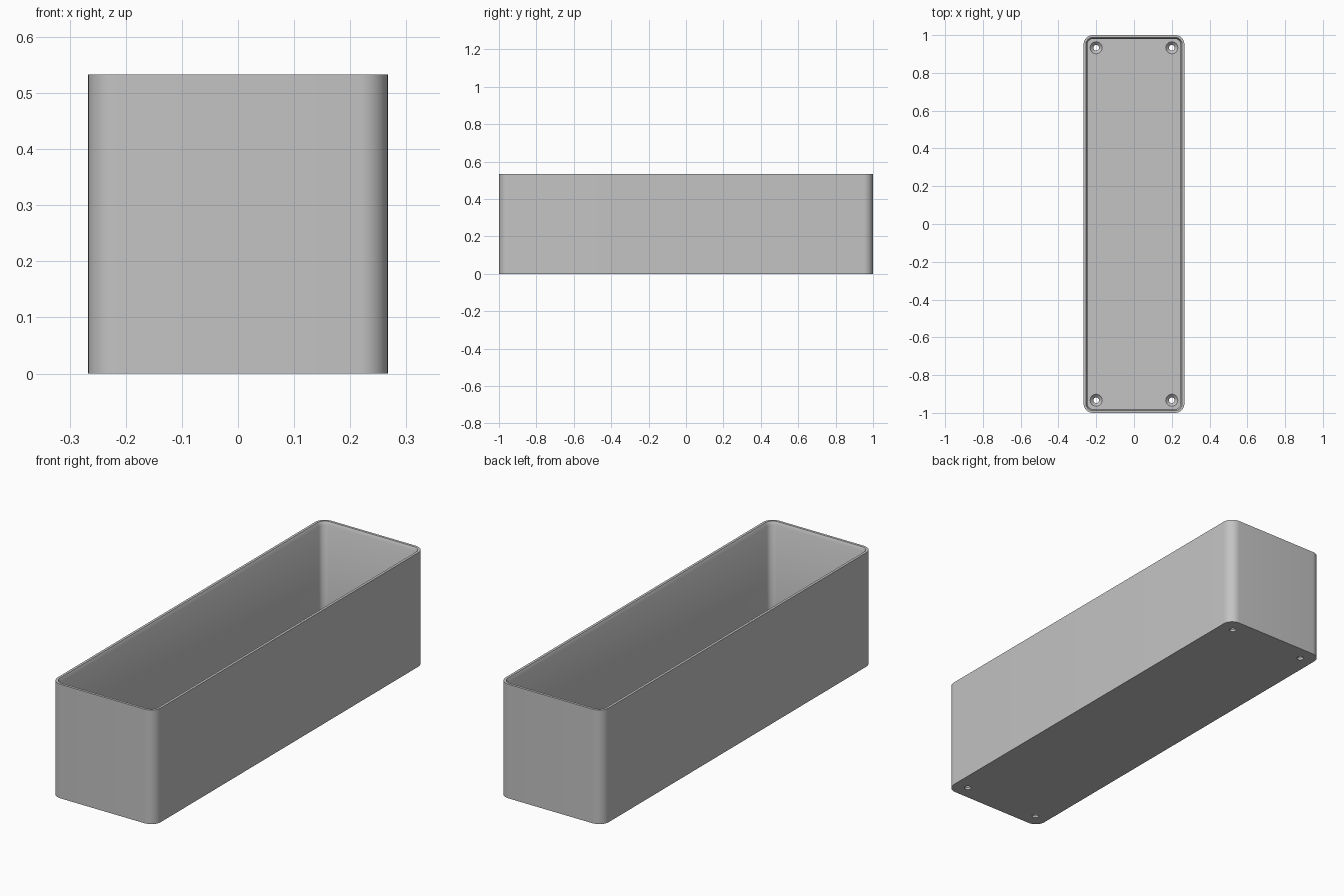
import bpy, bmesh, math

cube = bpy.data.objects.get("Cube")
if cube:
    bpy.data.objects.remove(cube, do_unlink=True)

HALF_X, HALF_Y, HEIGHT = 0.267, 1.0, 0.533
CORNER, WALL, FLOOR = 0.05, 0.02, 0.03
HOLE_X, HOLE_Y = 0.2, 0.933
STEPS = 10

grey = bpy.data.materials.new("light_grey")
grey.use_nodes = True
colour = (0.55, 0.55, 0.55, 1)
grey.diffuse_color = colour
grey.node_tree.nodes["Principled BSDF"].inputs["Base Color"].default_value = colour


def rounded_ring(bm, inset, z):
    """Rounded rectangle of vertices, inset from the outer outline."""
    radius = CORNER - inset
    ring = []
    for i, (sx, sy) in enumerate([(1, 1), (-1, 1), (-1, -1), (1, -1)]):
        for s in range(STEPS + 1):
            a = math.pi / 2 * (i + s / STEPS)
            ring.append(bm.verts.new((sx * (HALF_X - CORNER) + radius * math.cos(a),
                                      sy * (HALF_Y - CORNER) + radius * math.sin(a), z)))
    return ring


def circle_ring(bm, x, y, radius, z, sides=32):
    return [bm.verts.new((x + radius * math.cos(math.tau * k / sides),
                          y + radius * math.sin(math.tau * k / sides), z))
            for k in range(sides)]


def skin(bm, rings):
    """Join successive rings with quads and cap both ends."""
    for low, high in zip(rings, rings[1:]):
        n = len(low)
        for k in range(n):
            j = (k + 1) % n
            bm.faces.new((low[k], low[j], high[j], high[k]))
    bm.faces.new(rings[0][::-1])
    bm.faces.new(rings[-1])


def make_object(name, bm):
    bmesh.ops.recalc_face_normals(bm, faces=bm.faces)
    mesh = bpy.data.meshes.new(name)
    bm.to_mesh(mesh)
    bm.free()
    mesh.materials.append(grey)
    obj = bpy.data.objects.new(name, mesh)
    bpy.context.collection.objects.link(obj)
    return obj


# Open tray: outer wall, flat rim, sloped lip, inner wall, floor
bm = bmesh.new()
profile = [(0, 0), (0, HEIGHT), (0.012, HEIGHT), (WALL, HEIGHT - 0.015), (WALL, FLOOR)]
skin(bm, [rounded_ring(bm, inset, z) for inset, z in profile])
tray = make_object("tray", bm)

# Countersunk screw holes in the four floor corners
bm = bmesh.new()
hole = [(0.015, -0.02), (0.015, 0.01), (0.032, FLOOR - 0.003), (0.032, FLOOR + 0.02)]
for sx in (-1, 1):
    for sy in (-1, 1):
        skin(bm, [circle_ring(bm, sx * HOLE_X, sy * HOLE_Y, r, z) for r, z in hole])
cutter = make_object("screw_hole_cutter", bm)
cutter.hide_render = True

cut = tray.modifiers.new("screw_holes", "BOOLEAN")
cut.operation = "DIFFERENCE"
cut.solver = "EXACT"
cut.object = cutter

# Apply the cut, drop the cutter and shade
bpy.ops.object.select_all(action="DESELECT")
tray.select_set(True)
bpy.context.view_layer.objects.active = tray
bpy.ops.object.modifier_apply(modifier=cut.name)
bpy.data.objects.remove(cutter, do_unlink=True)
bpy.ops.object.shade_smooth_by_angle(angle=math.radians(30))
